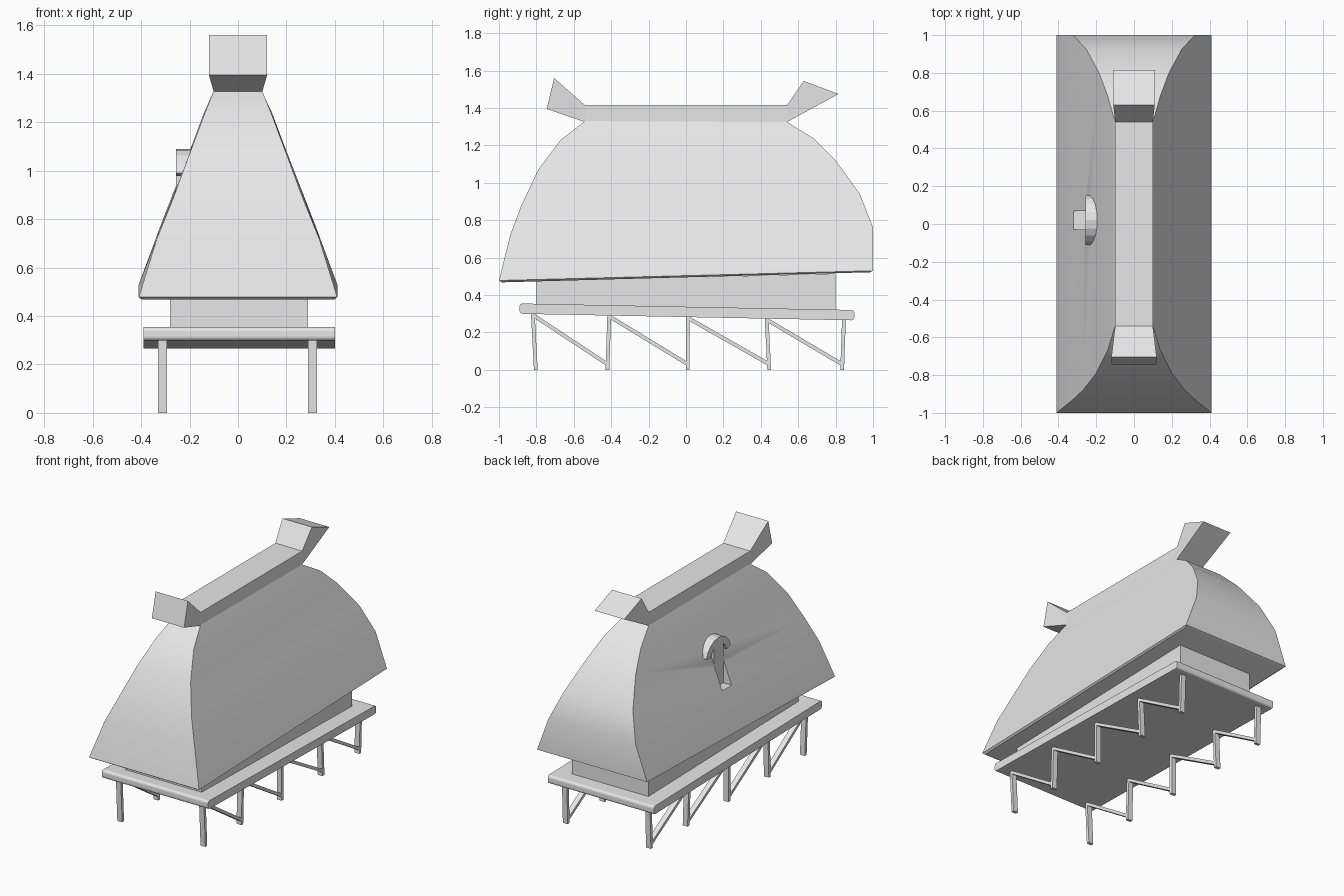
import bpy, bmesh, math
from mathutils import Vector

if "Cube" in bpy.data.objects:
    bpy.data.objects.remove(bpy.data.objects["Cube"], do_unlink=True)

grey = bpy.data.materials.new("plain light grey")
grey.use_nodes = True
colour = (0.8, 0.8, 0.8, 1)
grey.diffuse_color = colour
grey.node_tree.nodes["Principled BSDF"].inputs["Base Color"].default_value = colour


def finish(name, bm):
    bmesh.ops.recalc_face_normals(bm, faces=bm.faces)
    mesh = bpy.data.meshes.new(name)
    bm.to_mesh(mesh)
    bm.free()
    mesh.materials.append(grey)
    obj = bpy.data.objects.new(name, mesh)
    bpy.context.collection.objects.link(obj)
    return obj


def loft(name, rings):
    """Skin a list of closed rings and cap both ends."""
    bm = bmesh.new()
    loops = [[bm.verts.new(p) for p in ring] for ring in rings]
    n = len(loops[0])
    for a, b in zip(loops, loops[1:]):
        for i in range(n):
            j = (i + 1) % n
            bm.faces.new((a[i], a[j], b[j], b[i]))
    bm.faces.new(loops[0])
    bm.faces.new(loops[-1])
    return finish(name, bm)


def prism(name, outline, x0, x1):
    """Extrude a (y, z) outline along x."""
    return loft(name, [[(x, y, z) for y, z in outline] for x in (x0, x1)])


def bar(name, start, end, width, x0, x1):
    a, b = Vector(start), Vector(end)
    d = (b - a).normalized()
    side = Vector((-d.y, d.x)) * width / 2
    return prism(name, [a + side, b + side, b - side, a - side], x0, x1)


def select_only(obj):
    bpy.ops.object.select_all(action='DESELECT')
    obj.select_set(True)
    bpy.context.view_layer.objects.active = obj


# Curved roof: front and back edge curves as (y, z, half width), bottom to top
front = [(-0.985, 0.468, 0.398), (-1, 0.478, 0.41), (-0.94, 0.72, 0.335), (-0.88, 0.88, 0.27),
         (-0.79, 1.07, 0.20), (-0.67, 1.23, 0.14), (-0.54, 1.33, 0.10)]
back = [(0.985, 0.522, 0.398), (1, 0.53, 0.41), (1, 0.76, 0.325), (0.93, 0.94, 0.255),
        (0.80, 1.12, 0.185), (0.68, 1.24, 0.14), (0.54, 1.325, 0.10)]
roof = loft("roof", [[(-fw, fy, fz), (fw, fy, fz), (bw, by, bz), (-bw, by, bz)]
                     for (fy, fz, fw), (by, bz, bw) in zip(front, back)])

# Slot in the roof's right side
cutter = prism("slot_cutter", [(-0.03, 0.765), (0.07, 0.765), (0.07, 1), (-0.03, 1)], -0.5, -0.257)
cutter.hide_render = True
cut = roof.modifiers.new("slot", 'BOOLEAN')
cut.operation = 'DIFFERENCE'
cut.solver = 'EXACT'
cut.object = cutter
select_only(roof)
bpy.ops.object.modifier_apply(modifier="slot")
bpy.data.objects.remove(cutter, do_unlink=True)
select_only(roof)
bpy.ops.object.shade_smooth_by_angle(angle=math.radians(30))

# Upper stem of the emblem and its arched cap
prism("emblem_stem", [(-0.03, 0.86), (0.07, 0.86), (0.07, 1.06), (-0.03, 1.06)], -0.257, -0.17)
angles = [math.radians(15 + 150 * i / 8) for i in range(9)]
arch = [(0.02 + r * math.cos(a), 0.955 + r * math.sin(a))
        for r, seq in ((0.135, angles), (0.09, angles[::-1])) for a in seq]
prism("emblem_arch", arch, -0.257, -0.16)

# Ridge beam with flared ends: (half width, lower y, z, upper y, z)
stations = [(0.12, -0.745, 1.395, -0.705, 1.56), (0.10, -0.54, 1.325, -0.54, 1.415),
            (0.10, 0.54, 1.325, 0.54, 1.415), (0.11, 0.815, 1.475, 0.63, 1.545)]
loft("ridge_beam", [[(-w, y0, z0), (w, y0, z0), (w, y1, z1), (-w, y1, z1)]
                    for w, y0, z0, y1, z1 in stations])

# Body under the roof
prism("body", [(-0.8, 0.31), (0.8, 0.31), (0.8, 0.515), (-0.8, 0.475)], -0.28, 0.29)

# Sloping platform with rounded ends
platform = prism("platform", [(-0.89, 0.30), (0.9, 0.265), (0.9, 0.32), (-0.89, 0.355)], -0.39, 0.4)
bm = bmesh.new()
bm.from_mesh(platform.data)
long_edges = [e for e in bm.edges if abs(e.verts[0].co.x - e.verts[1].co.x) > 0.5]
bmesh.ops.bevel(bm, geom=long_edges, offset=0.016, segments=3, profile=0.5, affect='EDGES')
bm.to_mesh(platform.data)
bm.free()

# Posts and diagonal braces on both sides: (top y, foot y)
posts = [(-0.82, -0.803), (-0.41, -0.42), (0.01, 0.01), (0.43, 0.445), (0.845, 0.835)]
for side, x in (("right", -0.312), ("left", 0.308)):
    x0, x1 = x - 0.018, x + 0.018
    for i, (top, foot) in enumerate(posts):
        bar(f"{side}_post_{i + 1}", (top, 0.305 - 0.02 * top), (foot, 0), 0.02, x0, x1)
    for i in range(len(posts) - 1):
        top = posts[i][0]
        bar(f"{side}_brace_{i + 1}", (top, 0.278 - 0.02 * top), (posts[i + 1][1], 0.03),
            0.02, x0, x1)
